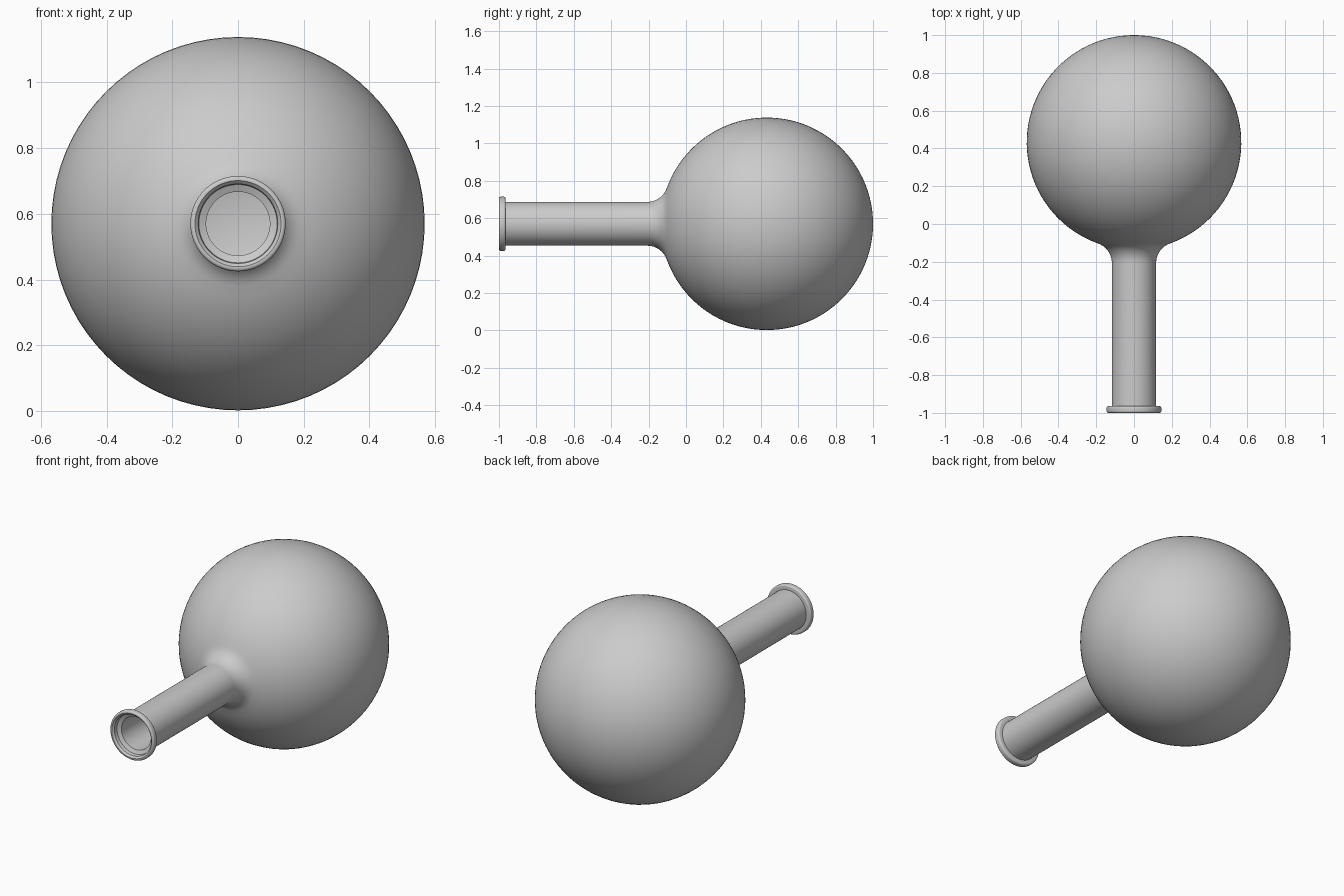
import bpy, bmesh
from math import sin, cos, pi, asin, sqrt
from mathutils import Vector

if "Cube" in bpy.data.objects:
    bpy.data.objects.remove(bpy.data.objects["Cube"])

R, CY, CZ = 0.568, 0.432, 0.57     # bulb radius and centre
NECK, WALL, FILLET = 0.117, 0.02, 0.11
SEGMENTS = 80


def arc(cy, cr, rad, a0, a1, n):
    """Points (y, r) on an arc; angle 0 points along +y."""
    return [(cy + rad * cos(a0 + (a1 - a0) * i / n),
             cr + rad * sin(a0 + (a1 - a0) * i / n)) for i in range(n + 1)]


def wall(bulb, neck, fillet):
    """Bulb pole, round body, concave shoulder, start of the neck."""
    shoulder_r = neck + fillet
    a = pi - asin(shoulder_r / (bulb + fillet))
    shoulder_y = CY - sqrt((bulb + fillet) ** 2 - shoulder_r ** 2)
    body = arc(CY, 0, bulb, 0, a, 44)
    body[0] = (CY + bulb, 0)
    return body + arc(shoulder_y, shoulder_r, fillet, a - pi, -pi / 2, 8)[::1][1:]


# Closed glass profile: outer wall, rolled lip, stepped mouth, inner wall
outer = wall(R, NECK, FILLET)
inner = wall(R - WALL, NECK - WALL, FILLET + WALL)
lip = [(-0.964, NECK)]
lip += arc(-0.974, 0.135, 0.010, 0, pi / 2, 4)
lip += arc(-0.990, 0.135, 0.010, pi / 2, pi, 4)
lip += [(-1.0, 0.131), (-0.990, 0.121), (-0.968, 0.119), (-0.958, NECK - WALL)]
profile = outer + lip + inner[::-1]

# Spin the profile round the flask's long axis
bm = bmesh.new()
verts = [bm.verts.new((0, y, CZ + r)) for y, r in profile]
edges = [bm.edges.new(pair) for pair in zip(verts, verts[1:])]
bmesh.ops.spin(bm, geom=verts + edges, cent=Vector((0, 0, CZ)), axis=(0, 1, 0),
               angle=2 * pi, steps=SEGMENTS, use_duplicate=False)
bmesh.ops.remove_doubles(bm, verts=bm.verts, dist=0.0003)
bmesh.ops.recalc_face_normals(bm, faces=bm.faces)

mesh = bpy.data.meshes.new("round_flask")
bm.to_mesh(mesh)
bm.free()
flask = bpy.data.objects.new("round_flask", mesh)
bpy.context.collection.objects.link(flask)
bpy.context.view_layer.objects.active = flask
flask.select_set(True)
bpy.ops.object.shade_smooth_by_angle(angle=0.6)
